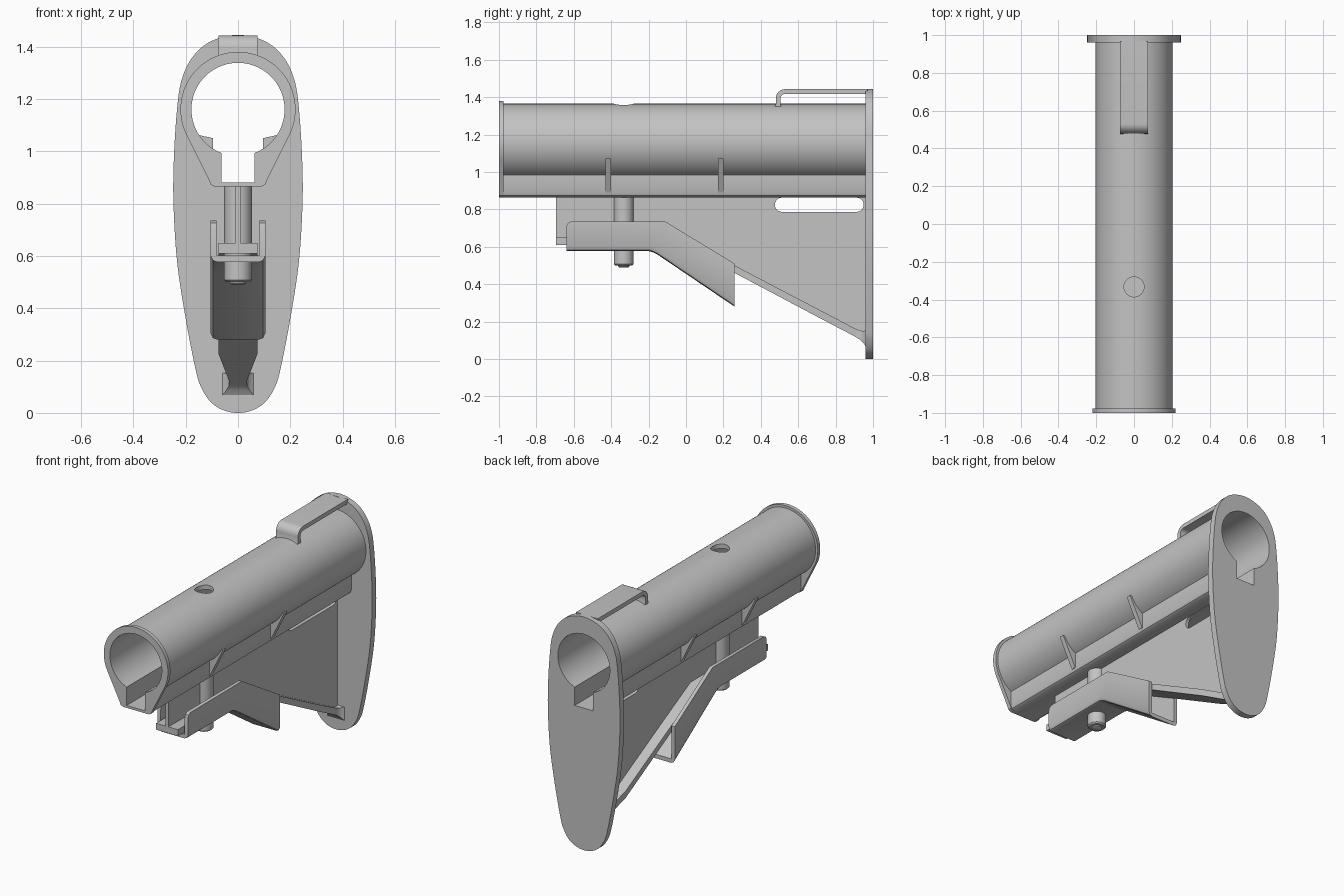
import bpy, bmesh, math
from mathutils import Matrix, Vector

if "Cube" in bpy.data.objects:
    bpy.data.objects.remove(bpy.data.objects["Cube"])

grey = bpy.data.materials.new("light grey")
grey.diffuse_color = (0.55, 0.55, 0.55, 1)
grey.use_nodes = True
grey.node_tree.nodes["Principled BSDF"].inputs["Base Color"].default_value = grey.diffuse_color
AXES = {'y': Matrix(((1, 0, 0), (0, 0, -1), (0, 1, 0))).to_4x4(),
        'x': Matrix(((0, 0, 1), (1, 0, 0), (0, 1, 0))).to_4x4()}


def finish(name, bm, angle=35):
    bmesh.ops.remove_doubles(bm, verts=bm.verts, dist=1e-5)
    bmesh.ops.recalc_face_normals(bm, faces=bm.faces)
    me = bpy.data.meshes.new(name)
    bm.to_mesh(me)
    bm.free()
    me.materials.clear()
    me.materials.append(grey)
    ob = bpy.data.objects.new(name, me)
    bpy.context.collection.objects.link(ob)
    bpy.ops.object.select_all(action='DESELECT')
    ob.select_set(True)
    bpy.context.view_layer.objects.active = ob
    bpy.ops.object.shade_smooth_by_angle(angle=math.radians(angle))
    return ob


def extrude(name, loops, axis, a, b):
    """Fill 2D loops (inner loops are holes) and extrude from a to b."""
    cu = bpy.data.curves.new(name + "_profile", 'CURVE')
    cu.dimensions = '2D'
    cu.fill_mode = 'BOTH'
    cu.extrude = (b - a) / 2
    for loop in loops:
        sp = cu.splines.new('POLY')
        sp.points.add(len(loop) - 1)
        for p, (u, v) in zip(sp.points, loop):
            p.co = (u, v, 0, 1)
        sp.use_cyclic_u = True
    tmp = bpy.data.objects.new(name + "_tmp", cu)
    bpy.context.collection.objects.link(tmp)
    dg = bpy.context.evaluated_depsgraph_get()
    me = bpy.data.meshes.new_from_object(tmp.evaluated_get(dg))
    bm = bmesh.new()
    bm.from_mesh(me)
    mid = (a + b) / 2
    shift = (0, mid, 0) if axis == 'y' else (mid, 0, 0)
    bm.transform(Matrix.Translation(shift) @ AXES[axis])
    bpy.data.objects.remove(tmp)
    bpy.data.curves.remove(cu)
    return finish(name, bm)


def loft(name, rings):
    """Skin a row of matching closed sections and cap both ends."""
    bm = bmesh.new()
    rows = [[bm.verts.new(p) for p in r] for r in rings]
    n = len(rows[0])
    for r, s in zip(rows, rows[1:]):
        for i in range(n):
            bm.faces.new((r[i], r[(i + 1) % n], s[(i + 1) % n], s[i]))
    bm.faces.new(rows[0])
    bm.faces.new(rows[-1])
    return finish(name, bm)


def arc(cx, cy, r, a0, a1, n):
    return [(cx + r * math.cos(math.radians(a0 + (a1 - a0) * i / n)),
             cy + r * math.sin(math.radians(a0 + (a1 - a0) * i / n))) for i in range(n + 1)]


def smooth_loop(pts, n=6):
    """Closed Catmull-Rom curve through the points."""
    out, m = [], len(pts)
    for i in range(m):
        p = [Vector(pts[(i + k) % m]) for k in (-1, 0, 1, 2)]
        for j in range(n):
            t = j / n
            q = 0.5 * (2 * p[1] + (p[2] - p[0]) * t + (2 * p[0] - 5 * p[1] + 4 * p[2] - p[3]) * t * t
                       + (3 * p[1] - p[0] - 3 * p[2] + p[3]) * t ** 3)
            out.append((q.x, q.y))
    return out


# keyhole bore shared by tube, front rim and butt plate
CZ = 1.16
bore = arc(0, CZ, 0.178, -69.3, 249.3, 64) + [(-0.063, 0.88), (0.063, 0.88)]


def keel(w):
    return [(-w, 0.892), (-w + 0.007, 0.874), (-w + 0.022, 0.865),
            (w - 0.022, 0.865), (w - 0.007, 0.874), (w, 0.892)]


# tube body with a round hole in its top
tube = extrude("tube_body", [arc(0, CZ, 0.205, -59.2, 239.2, 72) + keel(0.105), bore], 'y', -0.98, 0.965)
bpy.ops.mesh.primitive_cylinder_add(vertices=32, radius=0.053, depth=0.3, location=(0, -0.333, 1.38))
cutter = bpy.context.object
cutter.hide_render = True
mod = tube.modifiers.new("top_hole", 'BOOLEAN')
mod.operation = 'DIFFERENCE'
mod.solver = 'EXACT'
mod.object = cutter
bpy.context.view_layer.objects.active = tube
bpy.ops.object.modifier_apply(modifier="top_hole")
bpy.data.objects.remove(cutter)
tube.select_set(True)
bpy.ops.object.shade_smooth_by_angle(angle=math.radians(35))

# front rim
extrude("front_rim", [arc(0, CZ, 0.22, -28, 208, 60) + keel(0.112), bore], 'y', -1.0, -0.976)

# butt plate
half = [(0.1, 1.422), (0.17, 1.365), (0.215, 1.275), (0.234, 1.15), (0.246, 0.95), (0.246, 0.78),
        (0.232, 0.57), (0.2, 0.36), (0.163, 0.17), (0.142, 0.1), (0.105, 0.042), (0.055, 0.01)]
outline = smooth_loop([(0, 1.445)] + half + [(0, 0)] + [(-x, z) for x, z in half[::-1]])
extrude("butt_plate", [outline, bore], 'y', 0.96, 1.0)

# sling loop on top
loop_out = [(0.97, 1.443)] + arc(0.53, 1.393, 0.05, 90, 180, 8) + [(0.48, 1.362), (0.472, 1.344)]
loop_in = [(0.512, 1.344), (0.505, 1.362)] + arc(0.53, 1.392, 0.025, 180, 90, 8) + [(0.97, 1.417)]
extrude("sling_loop", [loop_out + loop_in], 'x', -0.075, 0.075)

# gusset ribs on both sides of the tube
for y in (-0.415, 0.185):
    for side, s in (("right", 1), ("left", -1)):
        extrude(f"gusset_{side}", [[(s * 0.095, 0.89), (s * 0.107, 0.89), (s * 0.197, 1.072), (s * 0.095, 1.05)]],
                'y', y - 0.015, y + 0.015)

# thin vertical web with rounded slot
slot = arc(0.912, 0.825, 0.038, -90, 90, 12) + arc(0.513, 0.825, 0.038, 90, 270, 12)
web = [(-0.695, 0.87), (-0.695, 0.63), (-0.04, 0.63), (0.26, 0.48), (0.97, 0.11), (0.97, 0.87)]
extrude("web", [web, slot], 'x', -0.01, 0.01)

# flange along the lower edge of the web, narrowing and flaring at the butt plate
stations = [(-0.695, 0.61, 0.65, 0.075), (-0.03, 0.61, 0.65, 0.075), (0.26, 0.46, 0.5, 0.075),
            (0.7, 0.227, 0.27, 0.075), (0.9, 0.122, 0.165, 0.034), (0.93, 0.104, 0.152, 0.034),
            (0.95, 0.085, 0.15, 0.045), (0.965, 0.06, 0.155, 0.065)]
loft("web_flange", [[(-w, y, b), (w, y, b), (w, y, t), (-w, y, t)] for y, b, t, w in stations])


# release lever: U channel open at the top
def channel(y, b, t):
    right = [(0.08, b), (0.096, b + 0.006), (0.105, b + 0.025), (0.105, t), (0.083, t), (0.083, b + 0.025)]
    return [(x, y, z) for x, z in right + [(-x, z) for x, z in right[::-1]]]


lever = [(-0.64, 0.577, 0.705), (-0.634, 0.577, 0.725), (-0.615, 0.577, 0.735), (-0.2, 0.577, 0.735),
         (-0.175, 0.57, 0.735), (-0.15, 0.557, 0.735), (-0.11, 0.53, 0.735), (0.26, 0.28, 0.51)]
loft("release_lever", [channel(*s) for s in lever])


# lock pin with chamfered end and small tip
profile = [(0.024, 0.49), (0.03, 0.494), (0.03, 0.5), (0.045, 0.5), (0.053, 0.508), (0.053, 0.872)]
loft("lock_pin", [[(x, y - 0.333, z) for x, y in arc(0, 0, r, 0, 348.75, 31)] for r, z in profile])
